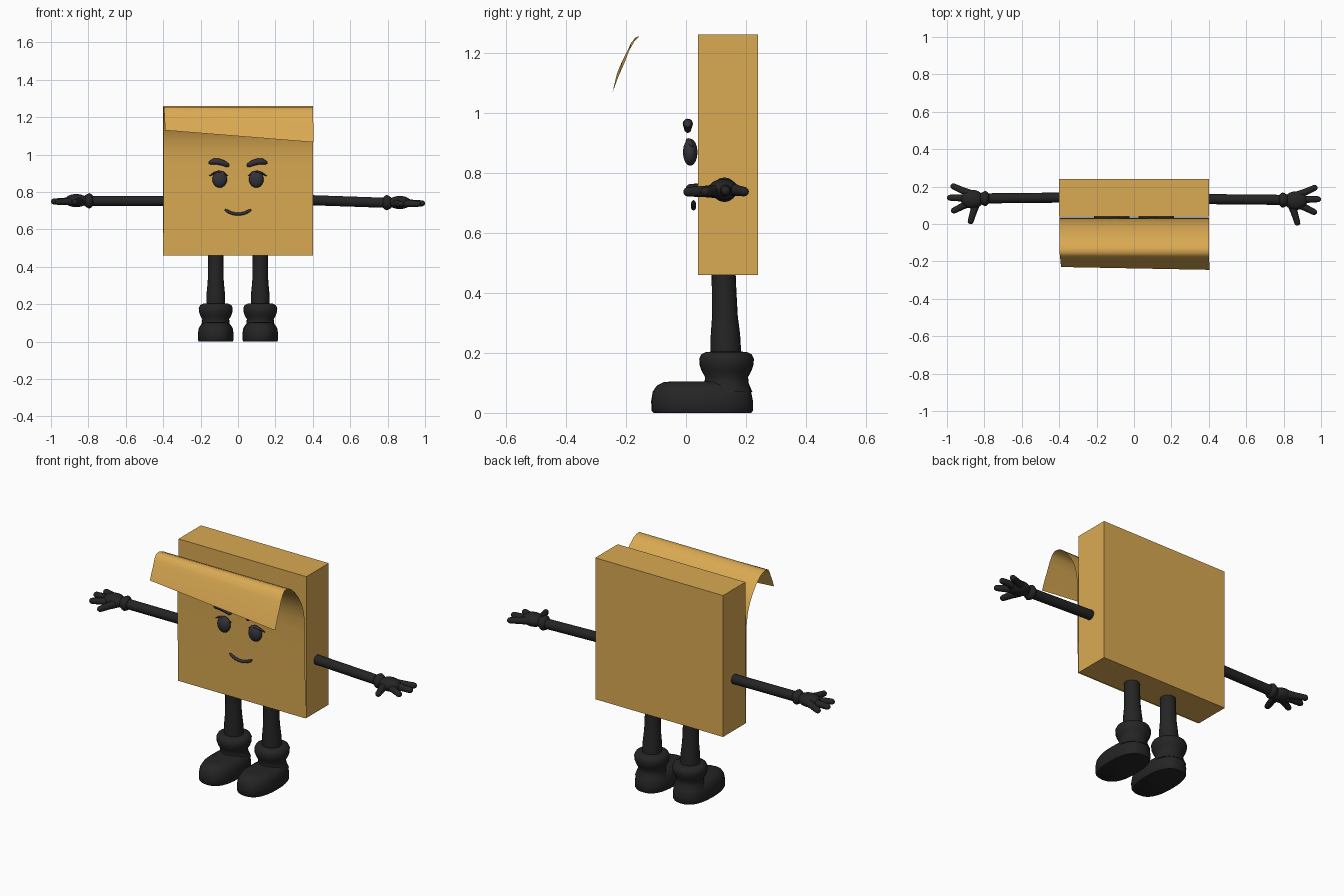
import bpy, bmesh, math
from mathutils import Vector

if "Cube" in bpy.data.objects:
    bpy.data.objects.remove(bpy.data.objects["Cube"])


def material(name, rgb):
    m = bpy.data.materials.new(name)
    m.diffuse_color = (*rgb, 1)
    m.use_nodes = True
    m.node_tree.nodes["Principled BSDF"].inputs["Base Color"].default_value = m.diffuse_color
    return m


GOLD = material("golden paper", (0.70, 0.40, 0.085))
BLACK = material("soft black", (0.018, 0.018, 0.018))
INK = material("dark slate", (0.032, 0.032, 0.042))


def finish(name, bm, mat, smooth=True, solid=True):
    if solid:
        bmesh.ops.recalc_face_normals(bm, faces=bm.faces)
    me = bpy.data.meshes.new(name)
    bm.to_mesh(me)
    bm.free()
    ob = bpy.data.objects.new(name, me)
    bpy.context.collection.objects.link(ob)
    me.materials.append(mat)
    if smooth:
        bpy.ops.object.select_all(action='DESELECT')
        ob.select_set(True)
        bpy.context.view_layer.objects.active = ob
        bpy.ops.object.shade_smooth_by_angle(angle=math.radians(50))
    return ob


def loft(name, rings, mat):
    """Skin a list of closed rings and cap both ends."""
    bm = bmesh.new()
    vs = [[bm.verts.new(p) for p in r] for r in rings]
    n = len(vs[0])
    for a, b in zip(vs, vs[1:]):
        for i in range(n):
            j = (i + 1) % n
            bm.faces.new((a[i], a[j], b[j], b[i]))
    bm.faces.new(vs[0])
    bm.faces.new(vs[-1])
    return finish(name, bm, mat)


def tube(name, pts, radii, mat, n=16, flat=1.0, side=Vector((0, 1, 0))):
    """Round tube along a path; flat scales the section across the side axis."""
    pts = [Vector(p) for p in pts]
    rings = []
    for i, (p, r) in enumerate(zip(pts, radii)):
        t = (pts[min(i + 1, len(pts) - 1)] - pts[max(i - 1, 0)]).normalized()
        u = (side - t * side.dot(t)).normalized()
        v = t.cross(u)
        rings.append([p + r * (u * math.cos(a) * flat + v * math.sin(a))
                      for a in (2 * math.pi * k / n for k in range(n))])
    return loft(name, rings, mat)


def ellipsoid(name, center, size, mat):
    bm = bmesh.new()
    bmesh.ops.create_uvsphere(bm, u_segments=24, v_segments=14, radius=1)
    bmesh.ops.scale(bm, vec=size, verts=bm.verts)
    bmesh.ops.translate(bm, vec=center, verts=bm.verts)
    return finish(name, bm, mat)


def capsule(name, a, b, r0, r1, mat):
    """Finger: tapered tube with a rounded tip."""
    a, b = Vector(a), Vector(b)
    d = (b - a).normalized()
    ts = [(a, r0), (a.lerp(b, 0.4), (r0 + r1) * 0.47), (b - d * r1, r1),
          (b - d * r1 * 0.5, r1 * 0.87), (b - d * r1 * 0.13, r1 * 0.5), (b, r1 * 0.1)]
    tube(name, [t[0] for t in ts], [t[1] for t in ts], mat, 12)


# Note pad block
bm = bmesh.new()
bmesh.ops.create_cube(bm, size=1)
bmesh.ops.scale(bm, vec=(0.8, 0.2, 0.8), verts=bm.verts)
bmesh.ops.translate(bm, vec=(0, 0.14, 0.86), verts=bm.verts)
finish("pad_block", bm, GOLD, smooth=False)

# Front sheet, curling forward at the top with a slanted free edge
profile = [(0.034, 0.46), (0.031, 0.64), (0.029, 0.72), (0.029, 0.95), (0.025, 1.02),
           (0.014, 1.08), (-0.004, 1.125), (-0.03, 1.17), (-0.065, 1.213), (-0.1, 1.243),
           (-0.13, 1.255), (-0.155, 1.255), (-0.172, 1.237), (-0.19, 1.205),
           (-0.205, 1.165), (-0.225, 1.12), (-0.245, 1.066)]
bm = bmesh.new()
rows = []
for k, (y, z) in enumerate(profile):
    w = max(0, k - 11) / 5
    rows.append([bm.verts.new((-0.398 + 0.008 * w, y + 0.015 * w, z + 0.064 * w)),
                 bm.verts.new((0.4 + 0.004 * w, y, z))])
for a, b in zip(rows, rows[1:]):
    bm.faces.new((a[0], a[1], b[1], b[0]))
finish("curled_sheet", bm, GOLD, solid=False)

# Eyes, eyelids and eyebrows
for s, label in ((-1, "left"), (1, "right")):
    cx = 0.098 * s
    ellipsoid(label + "_eye", (cx, 0.014, 0.868), (0.039, 0.024, 0.045), INK)
    lid = [(-0.042, 0.886), (-0.02, 0.903), (0.005, 0.908), (0.03, 0.9), (0.055, 0.886)]
    tube(label + "_eyelid", [(cx + s * x, 0.006 + 0.3 * abs(x), z) for x, z in lid],
         [0.002, 0.006, 0.007, 0.006, 0.002], INK, 8, 1.3)
    brow = [(-0.05, 0.938), (-0.044, 0.942), (-0.02, 0.955), (0.008, 0.963),
            (0.035, 0.963), (0.053, 0.956), (0.058, 0.953)]
    tube(label + "_eyebrow", [(cx + s * x, 0.006, z) for x, z in brow],
         [0.003, 0.011, 0.015, 0.017, 0.015, 0.009, 0.002], INK, 12)

# Smile
smile = [(x / 100, 0.025, 0.682 + 0.024 * (x / 7) ** 2) for x in range(-7, 8)]
tube("smile", smile, [0.003] + [0.008] * 13 + [0.003], INK, 8)

# Arms and four-fingered hands
for s, label in ((-1, "left"), (1, "right")):
    dy, dz = (0.008, 0.004) if s < 0 else (0, -0.006)

    def P(x, y, z):
        return Vector((s * x, y + dy, z + dz))

    tube(label + "_arm", [P(0.4, 0.133, 0.747 if s < 0 else 0.762), P(0.8, 0.129, 0.748)],
         [0.027, 0.027], BLACK)
    tube(label + "_wrist_cuff", [P(x, 0.128, 0.749) for x in
                                 (0.775, 0.785, 0.795, 0.805, 0.82)],
         [0.026, 0.036, 0.041, 0.037, 0.028], BLACK)
    ellipsoid(label + "_palm", P(0.865, 0.125, 0.75), (0.062, 0.05, 0.035), BLACK)
    fingers = [((0.87, 0.15, 0.75), (0.98, 0.2, 0.742)),
               ((0.88, 0.13, 0.748), (1.0, 0.133, 0.745)),
               ((0.87, 0.11, 0.746), (0.977, 0.057, 0.742)),
               ((0.845, 0.1, 0.744), (0.878, -0.008, 0.742))]
    for k, (a, b) in enumerate(fingers):
        capsule(f"{label}_finger_{k + 1}", P(*a), P(*b), 0.023, 0.016, BLACK)

# Legs, boot cuffs and shoes
leg = [(0.47, 0.04), (0.40, 0.041), (0.32, 0.043), (0.26, 0.049), (0.19, 0.051)]
cuff = [(0.07, 0.086), (0.1, 0.073), (0.12, 0.072), (0.14, 0.083), (0.16, 0.09),
        (0.18, 0.091), (0.195, 0.084), (0.203, 0.068), (0.204, 0.045)]
# shoe sections: height, toe y, heel y, half width
shoe = [(0.0, -0.108, 0.217, 0.09), (0.008, -0.115, 0.223, 0.095),
        (0.04, -0.116, 0.223, 0.096), (0.07, -0.111, 0.217, 0.091),
        (0.09, -0.098, 0.21, 0.08), (0.102, -0.075, 0.2, 0.06), (0.105, -0.045, 0.18, 0.035)]


def outline(cx, z, y0, y1, hw, n=32, e=0.8):
    pts = []
    for k in range(n):
        c, q = math.cos(2 * math.pi * k / n), math.sin(2 * math.pi * k / n)
        pts.append((cx + hw * math.copysign(abs(c) ** e, c),
                    (y0 + y1) / 2 + (y1 - y0) / 2 * math.copysign(abs(q) ** e, q), z))
    return pts


for s, label in ((-1, "left"), (1, "right")):
    cx = 0.119 * s
    tube(label + "_leg", [(cx, 0.125 + 0.03 * (0.47 - z), z) for z, r in leg],
         [r for z, r in leg], BLACK, 20)
    tube(label + "_boot_cuff", [(cx, 0.135, z) for z, r in cuff],
         [r for z, r in cuff], BLACK, 28)
    loft(label + "_shoe", [outline(cx, *row) for row in shoe], BLACK)
